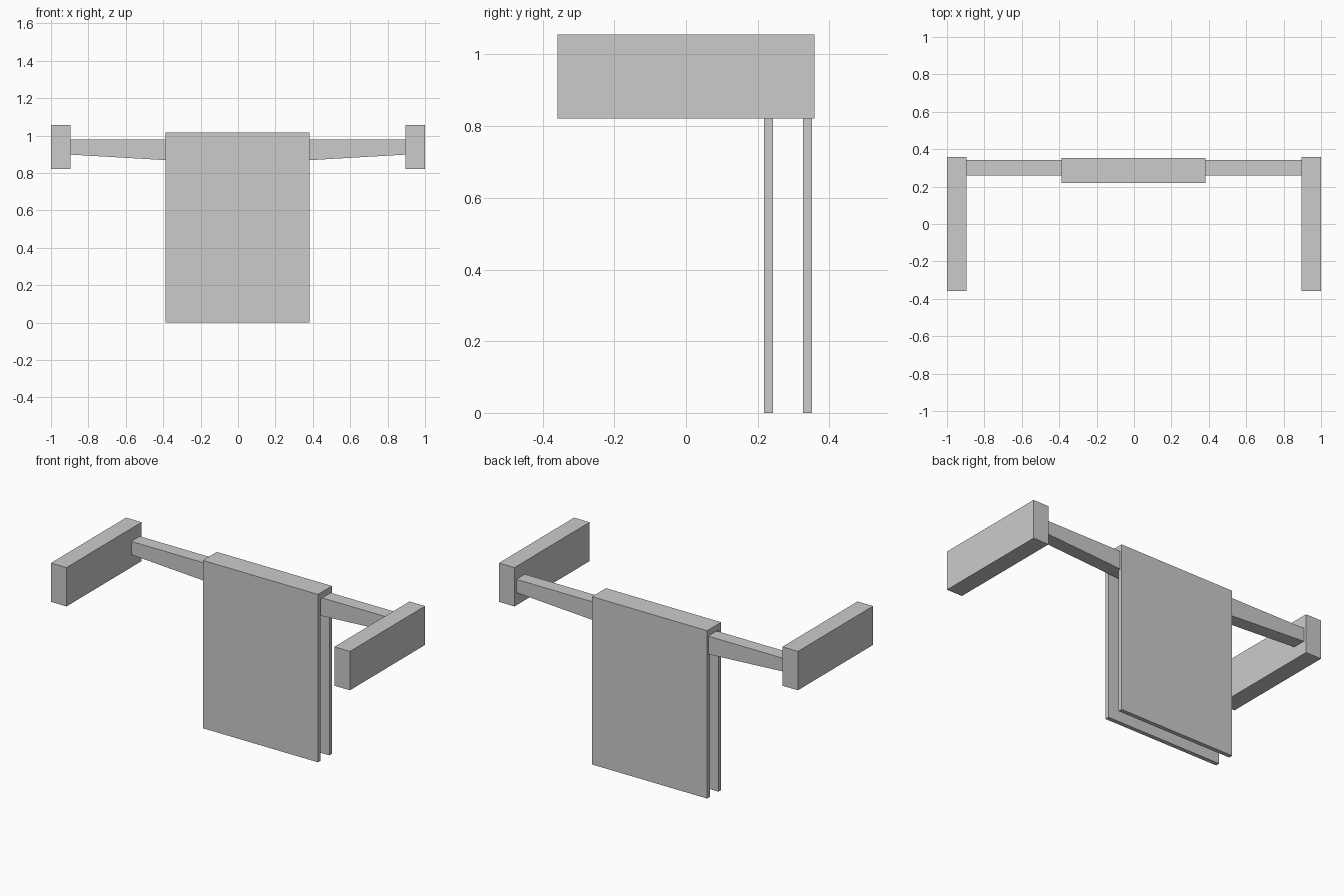
import bpy

if "Cube" in bpy.data.objects:
    bpy.data.objects.remove(bpy.data.objects["Cube"])


def extrude(name, profile, axis, start, end):
    """Extrude a flat profile along an axis: (y, z) along x, or (x, z) along y."""
    def point(a, b, t):
        return (t, a, b) if axis == "x" else (a, t, b)

    n = len(profile)
    verts = [point(a, b, t) for t in (start, end) for a, b in profile]
    faces = [tuple(range(n)), tuple(range(2 * n - 1, n - 1, -1))]
    faces += [(i, i + n, (i + 1) % n + n, (i + 1) % n) for i in range(n)]
    if axis == "x":
        faces = [f[::-1] for f in faces]
    mesh = bpy.data.meshes.new(name)
    mesh.from_pydata(verts, [], faces)
    obj = bpy.data.objects.new(name, mesh)
    bpy.context.collection.objects.link(obj)
    return obj


# Wall brackets
for side, label in ((-1, "left"), (1, "right")):
    x0, x1 = sorted((side * 1.0, side * 0.896))
    extrude(label + "_bracket",
            [(x0, 0.821), (x1, 0.821), (x1, 1.056), (x0, 1.056)],
            "y", -0.359, 0.359)

# Rail: flat top, underside deepening towards the middle
extrude("rail",
        [(-0.896, 0.898), (0, 0.846), (0.896, 0.898),
         (0.896, 0.978), (-0.896, 0.978)],
        "y", 0.26, 0.341)

# Towel: folded sheet hanging over the rail
extrude("towel",
        [(0.218, 0), (0.243, 0), (0.243, 0.978), (0.327, 0.978),
         (0.327, 0), (0.352, 0), (0.352, 1.015), (0.218, 1.015)],
        "x", -0.388, 0.382)
